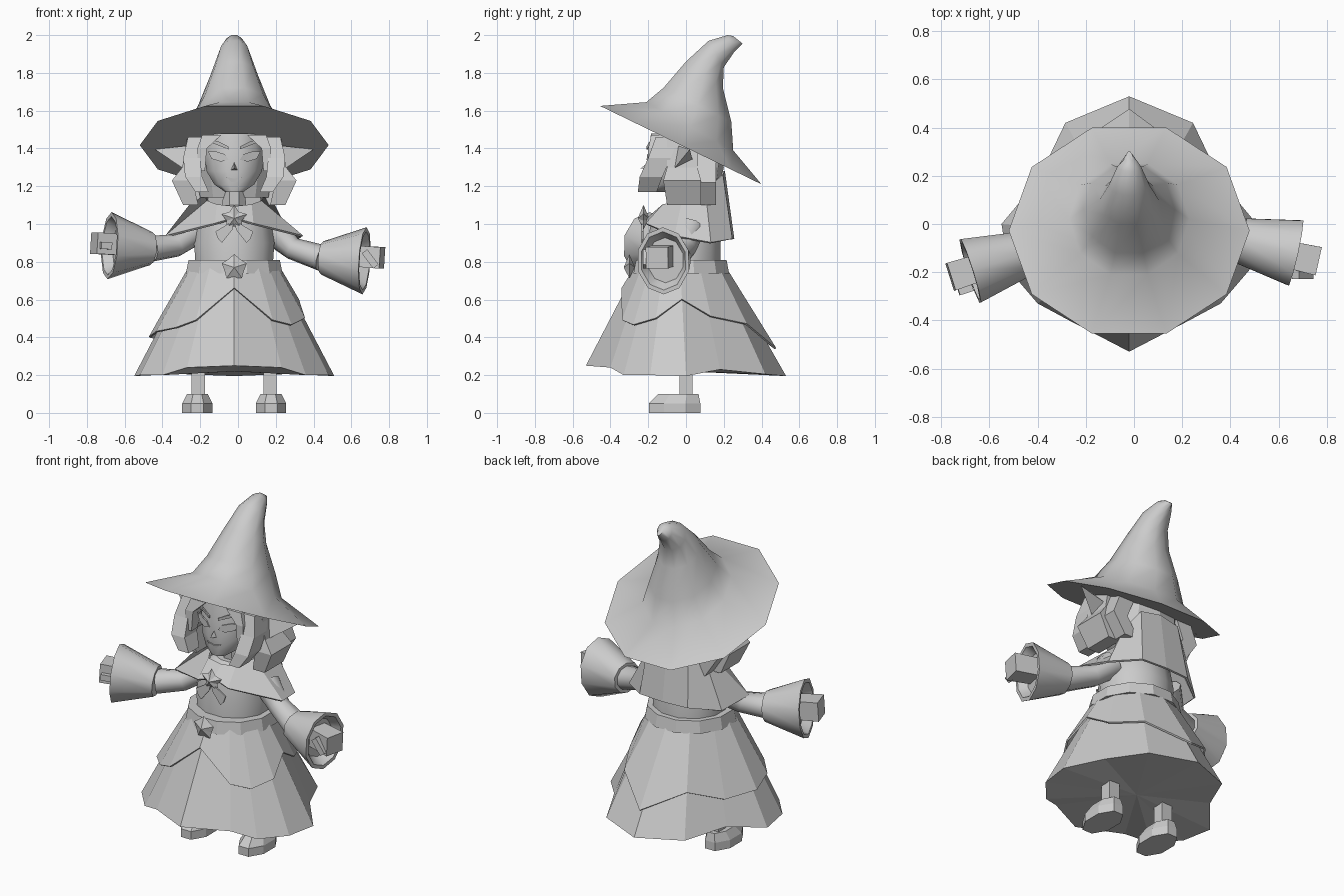
import bpy, bmesh
from math import sin, cos, pi, sqrt, radians
from mathutils import Vector

cube = bpy.data.objects.get("Cube")
if cube:
    bpy.data.objects.remove(cube, do_unlink=True)

CENTRE = -0.02  # the body sits slightly off the middle
GREY = (0.6, 0.6, 0.6, 1)
mat = bpy.data.materials.new("light grey")
mat.use_nodes = True
mat.diffuse_color = GREY
mat.node_tree.nodes["Principled BSDF"].inputs["Base Color"].default_value = GREY


def build(name, verts, faces, thick=0, angle=0):
    me = bpy.data.meshes.new(name)
    me.from_pydata([(v[0] + CENTRE, v[1], v[2]) for v in verts], [], faces)
    bm = bmesh.new()
    bm.from_mesh(me)
    bmesh.ops.recalc_face_normals(bm, faces=bm.faces)
    bm.to_mesh(me)
    bm.free()
    me.materials.append(mat)
    ob = bpy.data.objects.new(name, me)
    bpy.context.collection.objects.link(ob)
    if angle:
        bpy.ops.object.select_all(action='DESELECT')
        ob.select_set(True)
        bpy.context.view_layer.objects.active = ob
        bpy.ops.object.shade_smooth_by_angle(angle=radians(angle))
    if thick:
        mod = ob.modifiers.new("thickness", 'SOLIDIFY')
        mod.thickness = thick
        mod.offset = 0


def loft(name, rings, caps=True, thick=0, angle=0):
    n = len(rings[0])
    verts = [v for ring in rings for v in ring]
    faces = [(r * n + i, r * n + (i + 1) % n, (r + 1) * n + (i + 1) % n, (r + 1) * n + i)
             for r in range(len(rings) - 1) for i in range(n)]
    if caps:
        faces += [tuple(range(n)), tuple(range(len(verts) - n, len(verts)))]
    build(name, verts, faces, thick, angle)


def tube(name, path, n=10, axis=None, follow=False, angle=0):
    """path: (position, half width, half depth); rings are level, along an axis, or follow the path"""
    rings = []
    pts = [Vector(p[0]) for p in path]
    size = sqrt(2) if n == 4 else 1
    for i, (p, a, b) in enumerate(path):
        d = axis or Vector((0, 0, 1))
        if follow:
            d = pts[min(i + 1, len(pts) - 1)] - pts[max(i - 1, 0)]
        q = d.to_track_quat('Z', 'Y')
        ring = []
        for k in range(n):
            t = 2 * pi * (k + 0.5) / n
            v = Vector((a * size * cos(t), b * size * sin(t), 0))
            ring.append(pts[i] + (q @ v if axis or follow else v))
        rings.append(ring)
    loft(name, rings, angle=angle)


def plate(name, outline, depth_at, depth=0.009):
    front = [(x, depth_at(x, z), z) for x, z in outline]
    loft(name, [front, [(x, y + depth, z) for x, y, z in front]])


def star(name, x, y, z, outer, inner):
    rim = []
    for k in range(10):
        r = inner if k % 2 else outer
        t = pi / 2 + 2 * pi * k / 10
        rim.append((x + r * cos(t), y, z + r * sin(t)))
    faces = [(k, (k + 1) % 10, 10 + e) for k in range(10) for e in (0, 1)]
    build(name, rim + [(x, y - 0.03, z), (x, y + 0.03, z)], faces)


# Hat: front point, back point and half width of each tilted ring
hat = [(-.455, 1.625, .4, 1.21, .5), (-.21, 1.645, .25, 1.39, .25), (-.12, 1.72, .24, 1.54, .19),
       (0, 1.86, .195, 1.72, .125), (.12, 1.97, .2, 1.83, .085), (.22, 2.0, .255, 1.91, .05),
       (.25, 1.995, .3, 1.955, .015)]
rings = []
for yf, zf, yb, zb, w in hat:
    ring = []
    for k in range(10):
        t = 2 * pi * k / 10
        s = (1 + sin(t) / sin(radians(72))) / 2
        ring.append((w * cos(t), yf + (yb - yf) * s, zf + (zb - zf) * s))
    rings.append(ring)
loft("hat", rings, angle=50)


def mirrored(pts):
    return list(pts) + [(-x, y, z) for x, y, z in pts[-2:0:-1]]


# Skirt: half hem from front to back, mirrored, with matching waist points
half = [(0, -.53, .25), (.25, -.4, .24), (.38, -.33, .2), (.5, -.19, .2), (.53, 0, .195),
        (.38, .18, .23), (.265, .42, .205), (0, .53, .195)]
low = mirrored(half)
top = [(.225 * x / sqrt(x * x + y * y), -.03 + .225 * y / sqrt(x * x + y * y), .78) for x, y, z in low]
n = len(low)
build("skirt", top + low + [(0, 0, .22)],
      [(i, (i + 1) % n, n + (i + 1) % n, n + i) for i in range(n)]
      + [(n + i, n + (i + 1) % n, 2 * n) for i in range(n)] + [tuple(range(n))])

# Overskirt: hem height of each column, uneven and parted at the front
heights = [.66, .49, .465, .5, .6, .51, .47, .34, .45, .38, .4, .43, .45, .49]
hem = []
for a, b, z in zip(top, low, heights):
    s = (a[2] - z) / (a[2] - b[2])
    hem.append((1.06 * (a[0] + (b[0] - a[0]) * s), 1.06 * (a[1] + (b[1] - a[1]) * s), z))
loft("overskirt", [[(x * 1.03, y * 1.03, z) for x, y, z in top], hem], caps=False, thick=.01)

# Torso, belt and neck
tube("torso", [((0, -.01, .76), .21, .2), ((0, -.01, .9), .22, .2),
               ((0, -.01, 1.02), .2, .18), ((0, 0, 1.1), .11, .1)], 12, angle=35)
tube("belt", [((0, -.025, .738), .265, .262), ((0, -.025, .81), .25, .248)], 12)
tube("neck", [((0, 0, 1.05), .07, .07), ((0, -.02, 1.24), .06, .06)], 8)

# Capelet with a high back collar
collar = mirrored([(0, -.13, 1.09), (.09, -.12, 1.1), (.14, -.02, 1.12),
                   (.17, .1, 1.18), (.13, .19, 1.26), (0, .2, 1.28)])
edge = mirrored([(0, -.2, 1.03), (.1, -.21, 1.0), (.36, -.06, .935),
                 (.31, .13, .9), (.16, .24, .92), (0, .25, .92)])
loft("capelet", [collar, edge], caps=False, thick=.012)

# Star brooch, ribbon tails and belt ornament
star("brooch", 0, -.225, 1.03, .072, .042)
star("belt_ornament", 0, -.3, .77, .07, .054)
for s, side in ((-1, "right"), (1, "left")):
    plate(side + "_ribbon_tail", [(0, 1.02), (s * .1, .96), (s * .085, .92), (s * .065, .9), (s * .01, .97)],
          lambda x, z: -.235)

# Head
tube("head", [((0, -.15, 1.17), .05, .045), ((0, -.095, 1.21), .11, .11), ((0, -.06, 1.28), .152, .148),
              ((0, -.05, 1.38), .165, .155), ((0, -.04, 1.48), .15, .15)], 12, angle=50)
build("nose", [(-.02, -.195, 1.285), (.02, -.195, 1.285), (0, -.195, 1.33), (0, -.24, 1.295)],
      [(0, 1, 2), (0, 1, 3), (1, 2, 3), (0, 2, 3)])


def face_y(x, z):
    return -.211 + 2.5 * x * x + max(0, 1.25 - z) * .2


plate("mouth", [(-.045, 1.25), (0, 1.24), (.045, 1.25), (.015, 1.222), (-.015, 1.222)], face_y)

# Mirrored face parts, ears, hair, legs
tube("back_hair", [((0, .03, 1.47), .2, .16), ((0, .05, 1.3), .22, .15), ((0, .06, 1.14), .19, .11)], 10)
for s, side in ((-1, "right"), (1, "left")):
    plate(side + "_eye", [(s * x, z) for x, z in
          [(.03, 1.34), (.05, 1.37), (.1, 1.385), (.14, 1.385), (.12, 1.345), (.07, 1.33)]], face_y)
    plate(side + "_brow", [(s * x, z) for x, z in
          [(.03, 1.395), (.12, 1.43), (.13, 1.45), (.08, 1.435), (.03, 1.41)]], face_y)
    build(side + "_ear", [(s * .2, -.06, 1.42), (s * .22, -.09, 1.26), (s * .2, .04, 1.32), (s * .42, .02, 1.395)],
          [(0, 1, 2), (0, 1, 3), (1, 2, 3), (0, 2, 3)])
    tube(side + "_fringe", [((s * .12, -.15, 1.47), .05, .035), ((s * .17, -.16, 1.4), .025, .04),
                            ((s * .175, -.17, 1.28), .02, .03)], 4)
    tube(side + "_front_lock", [((s * .2, -.1, 1.46), .045, .06), ((s * .225, -.14, 1.35), .045, .06),
                                ((s * .215, -.185, 1.25), .045, .06), ((s * .17, -.205, 1.17), .035, .05)], 4)
    tube(side + "_side_lock", [((s * .2, -.02, 1.45), .05, .08), ((s * .22, -.02, 1.3), .055, .08),
                               ((s * .275, -.02, 1.23), .055, .1), ((s * .23, -.01, 1.1), .04, .09)], 4)
    tube(side + "_back_lock", [((s * .18, .1, 1.4), .05, .06), ((s * .25, .1, 1.22), .05, .06),
                               ((s * .17, .1, 1.1), .05, .06)], 4)
    tube(side + "_leg", [((s * .19, 0, .06), .035, .035), ((s * .19, 0, .25), .035, .035)], 4)
    fx = s * .195
    tube(side + "_shoe", [((fx, -.06, 0), .087, .147), ((fx, -.06, .05), .087, .147),
                          ((fx, -.04, .1), .06, .115)], 8)

# Arms: sleeve, hollow flared cuff, fist and thumb on each side
arms = {"right": [(-.2, .02, .97), (-.31, -.06, .885), (-.44, -.125, .87), (-.66, -.195, .885), (-.68, -.2, .895)],
        "left": [(.2, .02, .97), (.31, -.01, .87), (.465, -.07, .82), (.69, -.12, .805), (.72, -.14, .825)]}
for side, (shoulder, elbow, wrist, mouth, fist) in arms.items():
    tube(side + "_sleeve", [(shoulder, .08, .08), (elbow, .065, .06), (wrist, .08, .07)], 10, follow=True, angle=50)
    a, b, f = Vector(wrist), Vector(mouth), Vector(fist)
    d = (b - a).normalized()
    tube(side + "_cuff", [(a, .1, .088), (b, .145, .178), (b, .125, .155), (b - d * .05, .1, .12)],
         10, axis=d, angle=40)
    tube(side + "_hand", [(f - d * .09, .055, .055), (f + d * .065, .06, .057)], 4, axis=d)
    slant = Vector((.03, 0, -.04)) if side == "left" else d * .03
    t = f + Vector((0, -.07, -.01))
    tube(side + "_thumb", [(t - slant, .018, .018), (t + slant, .018, .018)], 4, axis=slant)
